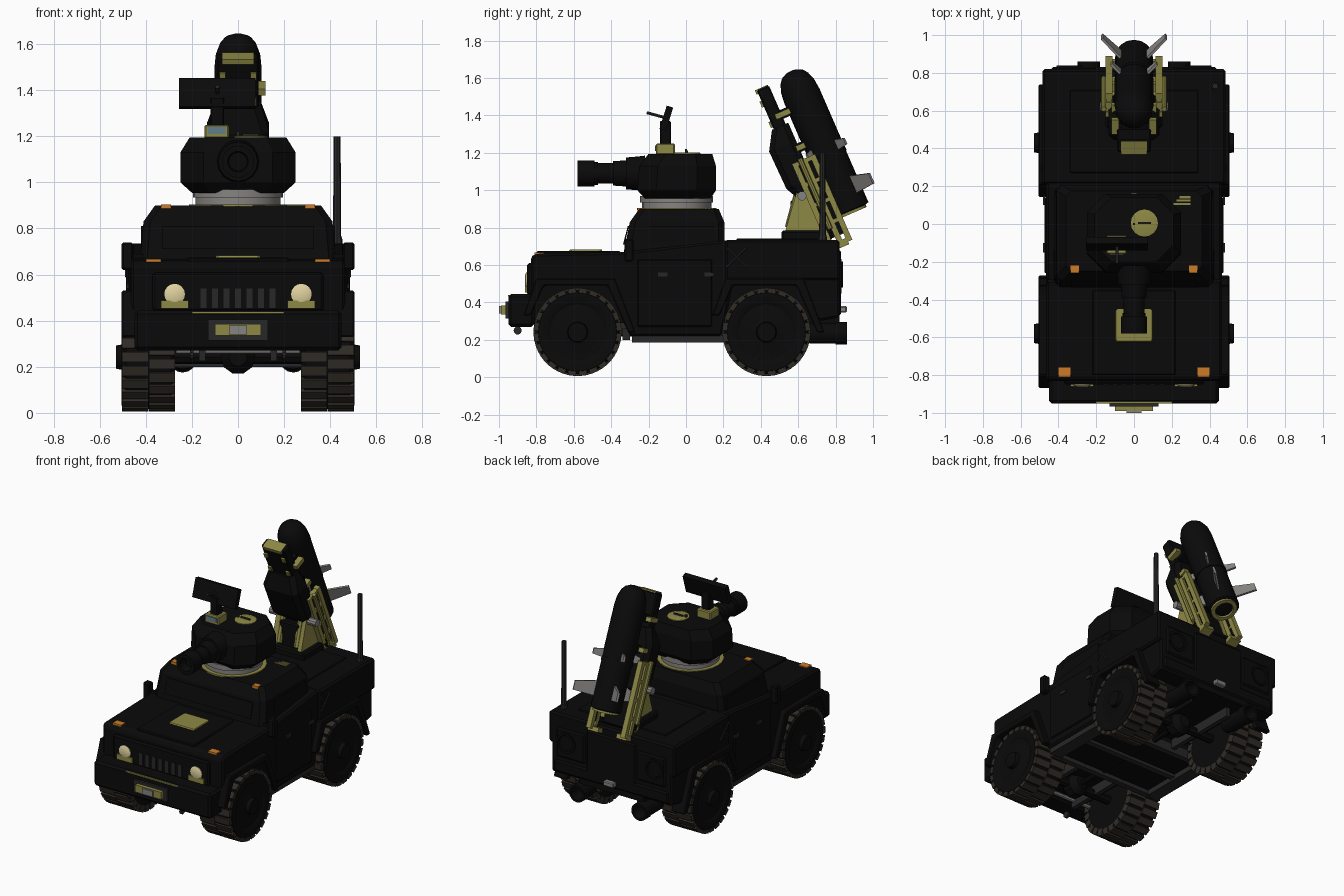
import bpy, bmesh, math
from mathutils import Matrix, Vector

if "Cube" in bpy.data.objects:
    bpy.data.objects.remove(bpy.data.objects["Cube"])

def mat(name, c):
    m = bpy.data.materials.new(name)
    m.diffuse_color = (*c, 1)
    m.use_nodes = True
    m.node_tree.nodes["Principled BSDF"].inputs["Base Color"].default_value = m.diffuse_color
    return m
BLACK = mat("black_paint", (0.003, 0.003, 0.003))
TIRE = mat("tread_rubber", (0.03, 0.025, 0.02))
OLIVE = mat("olive_yellow", (0.27, 0.25, 0.06))
GREY = mat("bare_metal", (0.24, 0.23, 0.22))
DARKGREY = mat("dark_metal", (0.02, 0.02, 0.02))
ORANGE = mat("orange_lamp", (0.6, 0.2, 0.02))
CREAM = mat("headlamp_glass", (0.75, 0.65, 0.35))
BLUE = mat("sight_glass", (0.12, 0.2, 0.25))
I = Matrix.Identity(4)

def finish(name, bm, m, M=I, bevel=0, smooth=False):
    bmesh.ops.recalc_face_normals(bm, faces=bm.faces)
    bm.transform(M)
    me = bpy.data.meshes.new(name)
    bm.to_mesh(me)
    bm.free()
    me.materials.append(m)
    o = bpy.data.objects.new(name, me)
    bpy.context.collection.objects.link(o)
    if bevel:
        b = o.modifiers.new("bevel", 'BEVEL')
        b.width, b.segments = bevel, 1
    if smooth:
        bpy.context.view_layer.objects.active = o
        o.select_set(True)
        bpy.ops.object.shade_smooth_by_angle(angle=math.radians(35))
        o.select_set(False)
    return o

def box(name, lo, hi, m=BLACK, bevel=0, M=I):
    """Box between two corners."""
    bm = bmesh.new()
    lo, hi = Vector(lo), Vector(hi)
    bmesh.ops.create_cube(bm, size=1, matrix=Matrix.Translation((lo + hi) / 2) @ Matrix.Diagonal((*(hi - lo), 1)))
    return finish(name, bm, m, M, bevel)

def pair(name, lo, hi, m=BLACK, bevel=0, M=I):
    """Box given for +x, plus its mirror image."""
    box(name + "_right", lo, hi, m, bevel, M)
    box(name + "_left", (-hi[0], lo[1], lo[2]), (-lo[0], hi[1], hi[2]), m, bevel, M)

def loft(name, rings, m=BLACK, M=I, bevel=0, smooth=False):
    bm = bmesh.new()
    vs = [[bm.verts.new(p) for p in r] for r in rings]
    n = len(vs[0])
    for a, b in zip(vs, vs[1:]):
        for i in range(n):
            bm.faces.new((a[i], a[(i + 1) % n], b[(i + 1) % n], b[i]))
    bm.faces.new(vs[0])
    bm.faces.new(vs[-1])
    return finish(name, bm, m, M, bevel, smooth)

def prism(name, yz, x0, x1, m=BLACK, bevel=0):
    return loft(name, [[(x, y, z) for y, z in yz] for x in (x0, x1)], m, bevel=bevel)

def lathe(name, p, d, prof, m=BLACK, n=16, M=I, smooth=True):
    """Turned part from p along d, prof = (distance, radius)."""
    R = Matrix.Translation(p) @ Vector(d).to_track_quat('Z', 'Y').to_matrix().to_4x4()
    rings = [[(r * math.cos(2 * math.pi * i / n), r * math.sin(2 * math.pi * i / n), t) for i in range(n)] for t, r in prof]
    return loft(name, rings, m, M @ R, smooth=smooth)

def rod(name, a, b, r, m=BLACK, n=8, M=I):
    d = Vector(b) - Vector(a)
    return lathe(name, a, d, [(0, r), (d.length, r)], m, n, M)

def octo(z, x, y0, y1, c):
    return [(x - c, y0, z), (x, y0 + c, z), (x, y1 - c, z), (x - c, y1, z),
            (-x + c, y1, z), (-x, y1 - c, z), (-x, y0 + c, z), (-x + c, y0, z)]

# Hull with wheel openings, belly, bed and cabin
def arch(yc, g=0):
    return [(yc + .27 + g, .24), (yc + .16 + g, .49 + g), (yc - .18 - g, .49 + g), (yc - .25 - g, .33)]
hull = [(-.83, .33), (-.83, .64), (-.81, .66), (-.33, .67), (.2, .73), (.82, .73), (.82, .32)]
hull += [(.71, .30)] + [(y, z) for y, z in arch(.43)[1:3]] + [(.19, .22), (-.3, .22)] + arch(-.58)[1:3]
prism("hull", hull, -.465, .465, bevel=.012)
box("belly", (-.25, -.83, .29), (.25, .82, .5))
box("cargo_bed", (-.485, .21, .52), (.485, .82, .735), bevel=.012)
box("bed_cover", (-.34, .27, .73), (.34, .71, .742), bevel=.005)
cab = [(.66, .425, -.335, .205), (.83, .41, -.30, .205), (.90, .36, -.25, .175)]
loft("cabin", [octo(*c, .03) for c in cab])
prism("windshield", [(-.33, .71), (-.337, .71), (-.311, .81), (-.304, .81)], -.33, .33)
box("hood_panel", (-.22, -.8, .65), (.22, -.35, .675), bevel=.006)
loft("hood_scoop", [octo(z, x, y, -.45, .01) for z, x, y in ((.65, .105, -.645), (.682, .095, -.62))], OLIVE)
for s in (-1, 1):
    for yc in (-.58, .43):
        inner, outer = arch(yc), arch(yc, .04)
        prism("fender_flare", inner + outer[::-1], s * .40, s * .505, bevel=.006)
    for a, b in (((.22, .59), (.32, .69)), ((.22, .69), (.32, .59))):
        rod("bed_cross_brace", (s * .486, *a), (s * .486, *b), .005, DARKGREY, 4)
pair("mirror", (.455, -.33, .62), (.505, -.28, .74), bevel=.008)
pair("mirror_arm", (.40, -.31, .66), (.46, -.295, .69))
pair("door_panel", (.46, -.26, .27), (.475, .14, .63), bevel=.006)
for y in (-.15, .10):
    pair("door_handle", (.47, y, .54), (.483, y + .05, .56), DARKGREY)
pair("side_window", (.395, -.2, .72), (.42, .15, .81))
pair("side_sill", (.36, -.29, .185), (.45, .2, .225), DARKGREY)
pair("front_marker", (.335, -.81, .65), (.40, -.76, .668), ORANGE)
pair("roof_marker", (.29, -.26, .885), (.335, -.22, .905), ORANGE)
for i in range(3):
    box("roof_vent", (.21 + .015 * i, .10 + .018 * i, .89), (.3, .112 + .018 * i, .905), OLIVE)

# Nose: grille, lamps, bumper, winch
box("grille_panel", (-.37, -.85, .44), (.37, -.8, .61), bevel=.01)
for i in range(7):
    x = -.15 + .05 * i
    box("grille_slot", (x - .013, -.855, .455), (x + .013, -.84, .54), DARKGREY)
for s in (-1, 1):
    lathe("headlight", (s * .275, -.82, .515), (0, -1, 0), [(0, .045), (.035, .045), (.042, .03)], CREAM)
    lathe("rear_lamp", (s * .34, .81, .55), (0, 1, 0), [(0, .07), (.03, .07), (.03, .055), (.02, .05)], BLACK)
    lathe("tow_ring", (s * .2, -.90, .25), (1, 0, 0), [(-.008, .022), (.008, .022)], DARKGREY, 10)
pair("lamp_bracket", (.215, -.86, .452), (.335, -.83, .488), OLIVE)
box("front_bumper", (-.45, -.95, .27), (.45, -.81, .445), bevel=.015)
box("bumper_trim", (-.2, -.951, .432), (.2, -.94, .44), OLIVE)
box("winch_frame", (-.13, -.965, .315), (.13, -.93, .405), DARKGREY)
box("winch", (-.1, -.99, .335), (.1, -.95, .385), OLIVE)
box("winch_drum", (-.04, -1.0, .34), (.04, -.97, .38), GREY)

# Rear
pair("rear_lamp_box", (.2, .8, .44), (.42, .832, .64), bevel=.01)
box("tailgate", (-.19, .8, .36), (.19, .83, .68), bevel=.01)
box("rear_bumper", (-.44, .76, .33), (.44, .83, .41), bevel=.01)
box("tow_hitch", (-.04, .82, .345), (.04, .86, .38), GREY, bevel=.006)
for s in (-1, 1):
    lathe("exhaust_pipe", (s * .24, .62, .235), (0, 1, 0), [(0, .045), (.05, .055), (.18, .055), (.18, .06), (.24, .06), (.24, .045), (.15, .04)])

# Wheels with staggered tread blocks
for yc in (-.58, .43):
    for s in (-1, 1):
        tag = ("front" if yc < 0 else "rear") + "_wheel"
        prof = [(0, .17), (0, .21), (.015, .226), (.21, .226), (.23, .21), (.23, .165), (.22, .15),
                (.222, .07), (.228, .055), (.255, .05), (.255, .02)]
        lathe(tag, (s * .275, yc, .242), (s, 0, 0), prof, BLACK, 24)
        for i in range(24):
            for k in (0, 1):
                T = Matrix.Translation((s * .388, yc, .242)) @ Matrix.Rotation(math.tau * (i + k / 2) / 24, 4, 'X')
                x = -.115 + .116 * k
                box(tag + "_tread", (x, -.022, .19), (x + .114, .022, .235), TIRE, M=T)
    rod("axle", (-.3, yc, .242), (.3, yc, .242), .03)
    lathe("differential", (0, yc - .07, .242), (0, 1, 0), [(0, .04), (.04, .075), (.1, .075), (.14, .04)], BLACK, 10)
# Chassis underside
pair("frame_rail", (.14, -.78, .225), (.17, .74, .29), DARKGREY)
for y in (-.32, -.05, .18):
    box("cross_member", (-.4, y - .02, .2), (.4, y + .02, .26), DARKGREY)
rod("drive_shaft", (0, -.55, .235), (0, .4, .235), .018)
rod("steering_bar", (-.27, -.76, .27), (.27, -.76, .27), .014, GREY)

# Turret with gun and radar
lathe("turret_plate", (0, -.05, .895), (0, 0, 1), [(0, .212), (.01, .212)], OLIVE, 24)
lathe("turret_ring", (0, -.05, .9), (0, 0, 1), [(0, .185), (.035, .185), (.035, .195), (.07, .195)], GREY, 24)
tur = [(.955, .20, -.22, .13, .08), (1.0, .25, -.26, .16, .1), (1.13, .25, -.25, .16, .1), (1.195, .21, -.2, .14, .09)]
loft("turret", [octo(*t) for t in tur])
gun = [(0, .095), (.04, .09), (.1, .085), (.1, .07), (.17, .065), (.17, .055), (.25, .055),
       (.25, .062), (.27, .062), (.27, .07), (.36, .07), (.36, .045), (.3, .04)]
lathe("gun_barrel", (0, -.22, 1.09), (0, -1, 0), gun)
lathe("hatch", (.055, .005, 1.19), (0, 0, 1), [(0, .072), (.01, .072), (.013, .06)], OLIVE)
box("hatch_handle", (.02, 0, 1.2), (.09, .01, 1.212), DARKGREY)
box("sight_base", (-.145, -.16, 1.19), (-.04, -.06, 1.25), OLIVE, bevel=.006)
box("sight_window", (-.13, -.165, 1.21), (-.055, -.155, 1.24), BLUE)
box("radar_mast", (-.12, -.14, 1.24), (-.06, -.08, 1.37), bevel=.006)
TR = Matrix.Translation((-.09, -.105, 1.385)) @ Matrix.Rotation(-.3, 4, 'X')
box("radar_panel", (-.165, -.018, -.065), (.165, .018, .065), M=TR)
rod("radar_feed", (-.09, -.21, 1.415), (-.09, -.1, 1.385), .009, DARKGREY, 6)
box("turret_aerial", (-.006, -.006, 1.19), (.006, .006, 1.22), DARKGREY)

# Whip aerial
lathe("aerial", (.43, .73, .7), (0, 0, 1), [(0, .025), (.06, .022), (.06, .018), (.5, .015)], DARKGREY, 8)

# Missile, tilted forward, in launcher space (z along the missile)
L = Matrix.Translation((0, .88, .895)) @ Matrix.Rotation(math.radians(23.5), 4, 'X')
mis = [(-.01, .07), (0, .1), (.3, .1), (.3, .104), (.33, .104), (.33, .102), (.66, .102), (.72, .096), (.765, .08), (.79, .06), (.805, .03), (.808, .01)]
lathe("missile", (0, .004, 0), (0, 0, 1), mis, BLACK, 16, L)
lathe("missile_nozzle", (0, 0, .01), (0, 0, -1), [(0, .085), (.03, .085), (.03, .06), (.005, .05)], OLIVE, 16, L)
for k in range(4):
    F = L @ Matrix.Rotation(math.radians(45 + 90 * k), 4, 'Z')
    back = k < 2
    for nm, z, h, r in (("tail_fin", .07, .1, .24 if back else .14), ("mid_fin", .32, .06, .17 if back else .14)):
        loft(nm, [[(.09, y, z), (r, y, z + .01), (r, y, z + .01 + h * .6), (.09, y, z + h)] for y in (-.007, .007)], GREY, F)

# Launch rail with side frames, clamps and elevating gear
box("launch_rail", (-.09, -.205, -.1), (.09, -.135, .785), bevel=.008, M=L)
bulge = [(.12, .1, -.21), (.24, .135, -.27), (.46, .135, -.275), (.56, .1, -.215)]
loft("rail_housing", [octo(z, x, y, -.12, .03) for z, x, y in bulge], M=L)
for z in (.57, .69):
    pair("rail_lug", (.055, -.216, z), (.08, -.19, z + .035), OLIVE, M=L)
box("rail_end_bar", (-.07, -.215, .765), (.07, -.14, .79), OLIVE, M=L)
for z in (.12, .40, .60):
    pair("missile_clamp", (.08, -.17, z), (.12, -.085, z + .03), OLIVE, M=L)
    box("rail_saddle", (-.07, -.15, z - .01), (.07, -.085, z + .04), M=L)
pair("side_frame_panel", (.118, -.18, -.1), (.132, -.08, .34), M=L)
for y in (-.19, -.135, -.085):
    pair("side_frame_bar", (.115, y, -.15), (.15, y + .03, .35), OLIVE, M=L)
for i in range(5):
    z = -.15 + .119 * i
    pair("side_frame_rung", (.118, -.185, z), (.148, -.07, z + .022), OLIVE, M=L)
pair("rail_foot", (.07, -.19, -.165), (.15, -.08, -.135), OLIVE, M=L)
for s in (-1, 1):
    rod("side_cylinder", (s * .16, -.14, -.05), (s * .16, -.14, .36), .014, OLIVE, 8, L)
    rod("elevating_ram", (s * .07, .55, .8), (s * .07, .62, 1.06), .022, OLIVE)
    rod("trunnion", (s * .1, .62, .97), (s * .18, .62, .97), .025, GREY, 10)
    prism("launcher_cheek", [(.53, .78), (.78, .78), (.70, .98), (.6, 1.02)], s * .085, s * .115, OLIVE)
box("turntable", (-.15, .51, .73), (.15, .78, .785), bevel=.01)
box("launcher_base", (-.08, .56, .77), (.08, .72, .95), bevel=.01)
